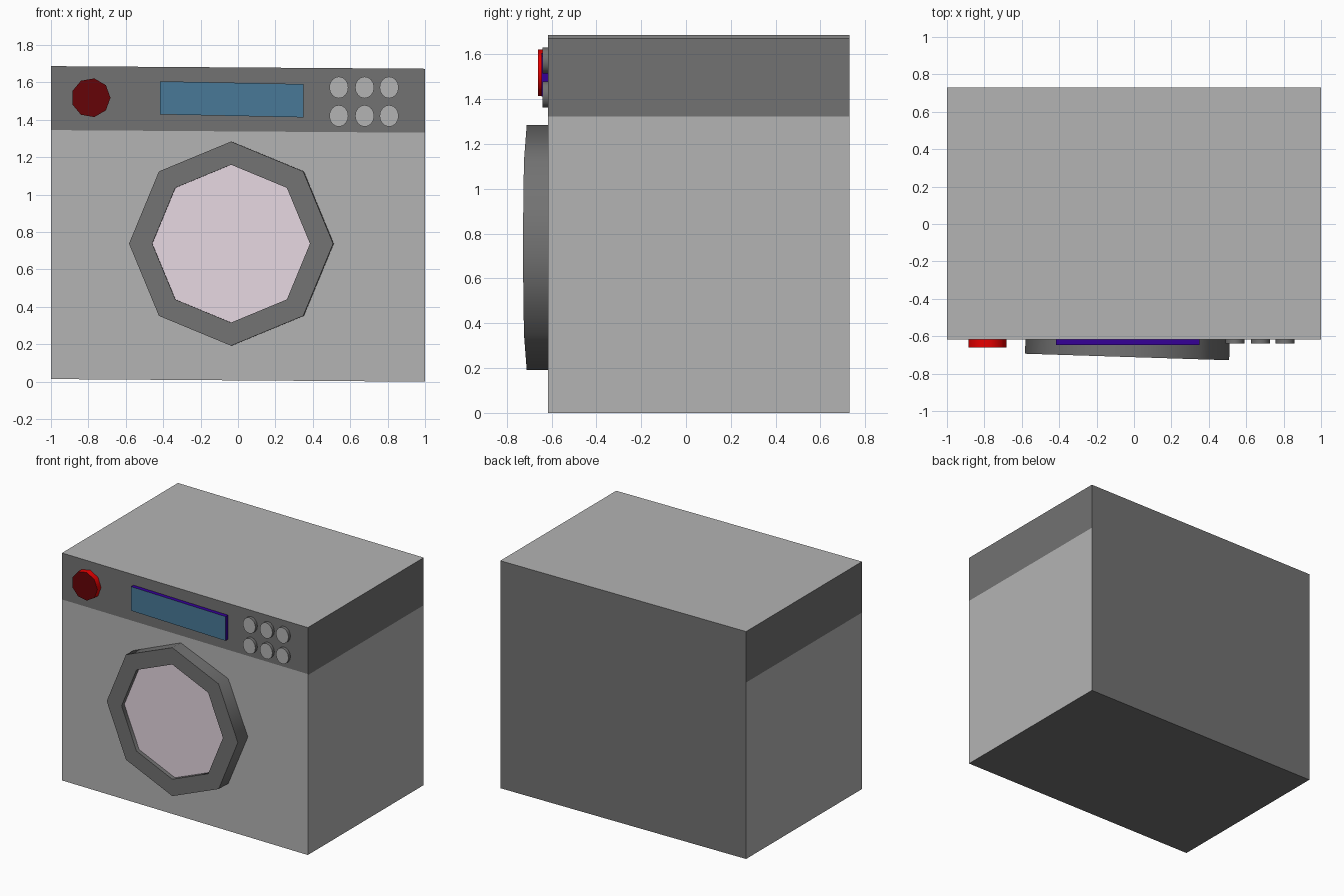
import bpy, bmesh, math

if "Cube" in bpy.data.objects:
    bpy.data.objects.remove(bpy.data.objects["Cube"])


def material(name, rgb):
    m = bpy.data.materials.new(name)
    m.diffuse_color = (*rgb, 1)
    m.use_nodes = True
    m.node_tree.nodes["Principled BSDF"].inputs["Base Color"].default_value = m.diffuse_color
    return m


LIGHT = material("light grey", (0.456, 0.456, 0.456))
DARK = material("dark grey", (0.17, 0.17, 0.17))
GLASS = material("pale pink glass", (0.79, 0.68, 0.76))
RED = material("bright red", (0.9, 0.0, 0.0))
MAROON = material("dark red", (0.13, 0.001, 0.002))
BLUE = material("display blue", (0.065, 0.19, 0.31))
INDIGO = material("indigo", (0.035, 0.0, 0.31))

FRONT = -0.617   # y of the cabinet front
SLOPE = 0.007    # slight lean of the cabinet edges


def finish(name, bm, mats, smooth=None):
    bmesh.ops.recalc_face_normals(bm, faces=bm.faces)
    me = bpy.data.meshes.new(name)
    bm.to_mesh(me)
    bm.free()
    for m in mats:
        me.materials.append(m)
    ob = bpy.data.objects.new(name, me)
    bpy.context.collection.objects.link(ob)
    if smooth:
        bpy.ops.object.select_all(action='DESELECT')
        bpy.context.view_layer.objects.active = ob
        ob.select_set(True)
        bpy.ops.object.shade_smooth_by_angle(angle=math.radians(smooth))
    return ob


def ngon(n, r, rz=None):
    rz = rz or r
    return [(r * math.cos(math.tau * i / n), rz * math.sin(math.tau * i / n))
            for i in range(n)]


def plate(name, pts, centre, y_front, side, face):
    """Outline in x/z pushed out of the cabinet front; front face gets its own colour."""
    bm = bmesh.new()
    a = [bm.verts.new((x, 0.01, z)) for x, z in pts]
    b = [bm.verts.new((x, y_front - FRONT, z)) for x, z in pts]
    n = len(pts)
    bm.faces.new(a)
    bm.faces.new(b).material_index = 1
    for i in range(n):
        j = (i + 1) % n
        bm.faces.new((a[i], a[j], b[j], b[i]))
    ob = finish(name, bm, [side, face], 50)
    ob.location = (centre[0], FRONT, centre[1])
    return ob


# Cabinet: box cut at the control band (slightly lower on the sides than in front)
bm = bmesh.new()
bmesh.ops.create_cube(bm, size=1)
for v in bm.verts:
    v.co = (v.co.x * 2, FRONT if v.co.y < 0 else 0.73, 0.007 if v.co.z < 0 else 1.68)
for z, lean in ((1.338, 0), (1.3175, -0.0125)):
    bmesh.ops.bisect_plane(bm, geom=bm.verts[:] + bm.edges[:] + bm.faces[:],
                           plane_co=(0, 0, z), plane_no=(lean, 0, 1))
bm.normal_update()
# Dark: back, underside, and the band on front and sides
for f in bm.faces:
    c, n = f.calc_center_median(), f.normal
    split = 1.338 if n.y < -0.5 else 1.3175 + 0.0125 * c.x
    band = n.z < 0.5 and c.z > split
    f.material_index = 1 if band or n.y > 0.5 or n.z < -0.5 else 0
for v in bm.verts:
    v.co.z -= SLOPE * v.co.x
finish("cabinet", bm, [LIGHT, DARK])

# Door ring: octagonal frame with a shallow recess
bm = bmesh.new()
profile = [(0.546, 0.03), (0.546, -0.094), (0.422, -0.094), (0.422, -0.04)]
loops = [[bm.verts.new((x, y, z)) for x, z in ngon(8, r)] for r, y in profile]
for k in range(4):
    p, q = loops[k], loops[(k + 1) % 4]
    for i in range(8):
        j = (i + 1) % 8
        bm.faces.new((p[i], p[j], q[j], q[i]))
ring = finish("door_ring", bm, [DARK], 50)
ring.location = (-0.034, FRONT, 0.738)

# Door glass
glass = plate("door_glass", ngon(8, 0.424), (-0.034, 0.738), FRONT - 0.064, GLASS, GLASS)
for ob in (ring, glass):
    ob.rotation_euler.z = -0.032

# Dial
plate("dial", ngon(9, 0.105), (-0.787, 1.518), -0.66, RED, MAROON)

# Display
plate("display", [(-0.384, -0.081), (0.384, -0.097), (0.384, 0.081), (-0.384, 0.096)],
      (-0.034, 1.510), -0.646, INDIGO, BLUE)

# Buttons
for r, z in enumerate((1.573, 1.421)):
    for c, x in enumerate((0.539, 0.677, 0.808)):
        plate(f"button_{r + 1}_{c + 1}", ngon(16, 0.051, 0.058), (x, z), -0.64, DARK, LIGHT)
